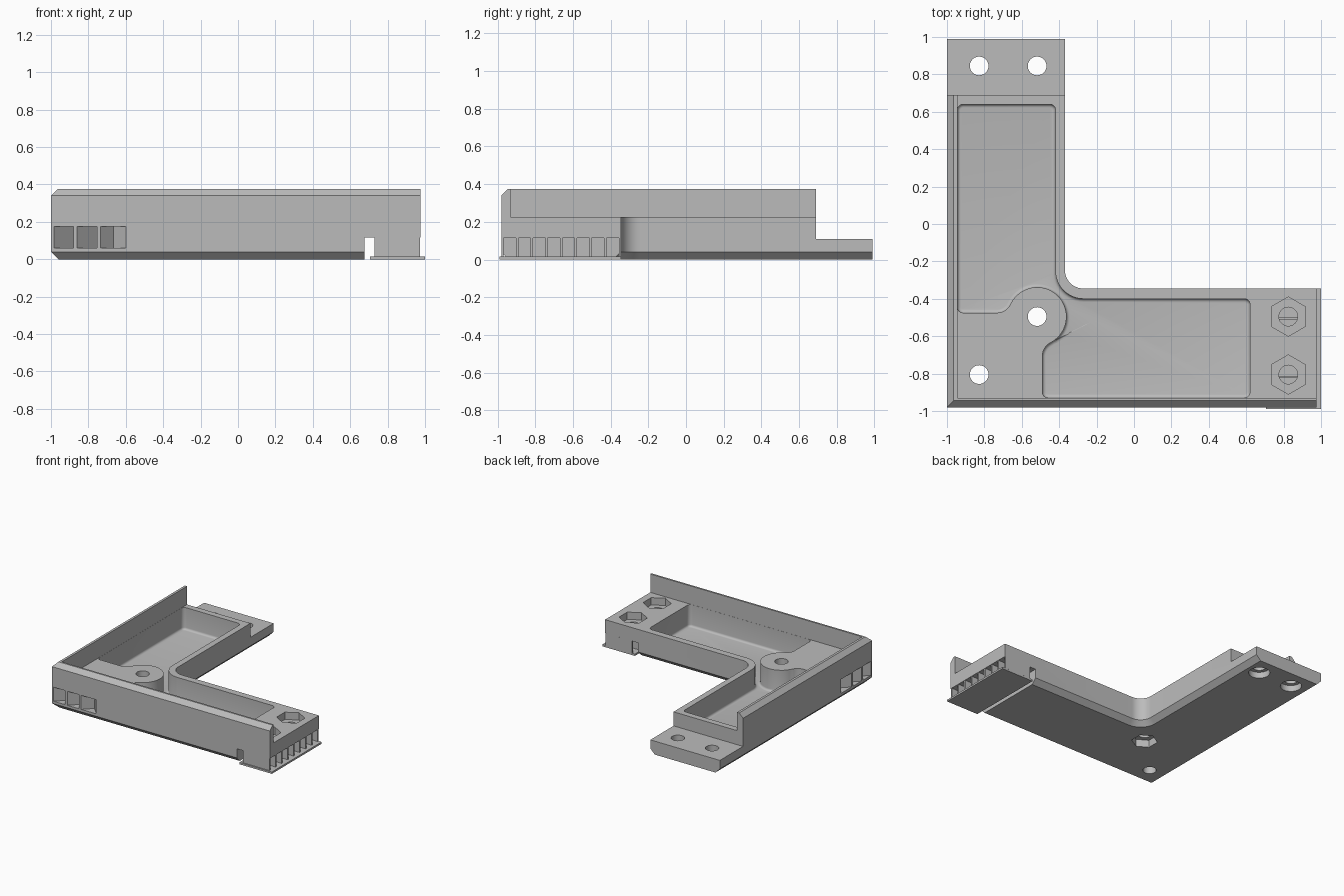
import bpy, bmesh, math
from math import cos, sin, radians

if "Cube" in bpy.data.objects:
    bpy.data.objects.remove(bpy.data.objects["Cube"])

grey = bpy.data.materials.new("plain_grey")
grey.use_nodes = True
grey.diffuse_color = (0.5, 0.5, 0.5, 1)
grey.node_tree.nodes["Principled BSDF"].inputs["Base Color"].default_value = (0.5, 0.5, 0.5, 1)


def arc(cx, cy, r, a0, a1, n=6):
    return [(cx + r * cos(radians(a0 + (a1 - a0) * i / n)),
             cy + r * sin(radians(a0 + (a1 - a0) * i / n))) for i in range(n + 1)]


def add_object(name, bm):
    bmesh.ops.recalc_face_normals(bm, faces=bm.faces)
    mesh = bpy.data.meshes.new(name)
    bm.to_mesh(mesh)
    bm.free()
    mesh.materials.append(grey)
    obj = bpy.data.objects.new(name, mesh)
    bpy.context.collection.objects.link(obj)
    return obj


def prism_mesh(points, z0, z1):
    bm = bmesh.new()
    base = bm.faces.new([bm.verts.new((x, y, z0)) for x, y in points])
    top = bmesh.ops.extrude_face_region(bm, geom=[base], use_keep_orig=True)
    for v in top["geom"]:
        if isinstance(v, bmesh.types.BMVert):
            v.co.z = z1
    bmesh.ops.recalc_face_normals(bm, faces=bm.faces)
    return bm


def prism(name, points, z0, z1):
    return add_object(name, prism_mesh(points, z0, z1))


def box(name, x0, x1, y0, y1, z0, z1):
    return prism(name, [(x0, y0), (x1, y0), (x1, y1), (x0, y1)], z0, z1)


def cut(target, cutter):
    cutter.hide_render = True
    mod = target.modifiers.new("cut", "BOOLEAN")
    mod.operation = "DIFFERENCE"
    mod.solver = "EXACT"
    mod.object = cutter
    bpy.context.view_layer.objects.active = target
    bpy.ops.object.modifier_apply(modifier=mod.name)
    bpy.data.objects.remove(cutter)


def bore(x, y, r, z0, z1, sides=32):
    step = 360 / sides
    pts = arc(x, y, r, 90, 450 - step, sides - 1)
    cut(bracket, prism("bore", pts, z0, z1))


# L-shaped body with chamfered lower edges and chamfered outer top edges
END_X, END_Y, LEFT, FRONT = 0.975, 0.99, -1.0, -0.98
outline = [(LEFT, FRONT), (END_X, FRONT), (END_X, -0.345)]
outline += arc(-0.27, -0.245, 0.1, 270, 180, 12)
outline += [(-0.37, END_Y), (LEFT, END_Y)]
bm = prism_mesh(outline, 0, 0.375)


def along(edge, axis, value):
    return all(abs(v.co[axis] - value) < 1e-4 for v in edge.verts)


low = [e for e in bm.edges if along(e, 2, 0) and not along(e, 0, END_X) and not along(e, 1, END_Y)]
bmesh.ops.bevel(bm, geom=low, offset=0.04, segments=1, affect="EDGES")
high = [e for e in bm.edges if along(e, 2, 0.375) and (along(e, 0, LEFT) or along(e, 1, FRONT))]
bmesh.ops.bevel(bm, geom=high, offset=0.035, segments=1, affect="EDGES")
bracket = add_object("corner_bracket", bm)

# Open space inside the two tall walls, lowered tab, undercut of the end block
cut(bracket, box("wall_space", -0.945, 1.2, -0.93, 1.2, 0.225, 0.6))
cut(bracket, box("tab_space", -1.2, 0, 0.69, 1.2, 0.11, 0.6))
cut(bracket, box("undercut", 0.675, 1.2, -1.2, 0, -0.1, 0.115))

# Pocket running round the boss, with a rounded floor edge
pocket = arc(-0.914, -0.445, 0.03, 180, 270)
pocket += arc(-0.733, -0.395, 0.08, 270, 335)
pocket += arc(-0.518, -0.495, 0.157, 155, -63, 28)
pocket += arc(-0.41, -0.706, 0.08, 117, 180)
pocket += arc(-0.46, -0.899, 0.03, 180, 270)
pocket += arc(0.59, -0.899, 0.03, 270, 360)
pocket += arc(0.59, -0.43, 0.03, 0, 90)
pocket += arc(-0.27, -0.25, 0.15, 270, 180, 12)
pocket += arc(-0.45, 0.61, 0.03, 0, 90)
pocket += arc(-0.914, 0.61, 0.03, 90, 180)
bm = prism_mesh(pocket, 0.045, 0.5)
floor = [e for e in bm.edges if along(e, 2, 0.045)]
bmesh.ops.bevel(bm, geom=floor, offset=0.018, segments=4, profile=0.5, affect="EDGES")
cut(bracket, add_object("pocket", bm))

# Corner windows: slots between diagonal ribs, mirrored across the corner
for u0, u1 in ((-0.005, 0.1), (0.12, 0.225), (0.245, 0.38)):
    for a, b in ((u0, u1), (-0.04 - u1, -0.04 - u0)):
        quad = [((u + v) / 2, (v - u) / 2)
                for u, v in ((a, -2.4), (b, -2.4), (b, -1.575), (a, -1.575))]
        cut(bracket, prism("window", quad, 0.06, 0.175))

# Bolt holes with counterbores and nut recesses
for x, y in ((-0.518, -0.495), (-0.828, -0.805)):
    bore(x, y, 0.05, -0.1, 0.5)
bore(-0.518, -0.495, 0.098, -0.1, 0.06, 6)
for x in (-0.828, -0.518):
    bore(x, 0.845, 0.05, -0.1, 0.5)
    bore(x, 0.845, 0.08, -0.1, 0.05)
for y in (-0.495, -0.805):
    bore(0.825, y, 0.05, 0.05, 0.5)
    bore(0.825, y, 0.105, 0.165, 0.5, 6)

# Thin foot plate and ribs under the end block
box("foot_plate", 0.705, 1.0, -0.99, -0.345, 0, 0.015)
for i in range(9):
    y = -0.98 + i * 0.0779
    box("support_rib", 0.73, 0.972, y, y + 0.012, 0.015, 0.115)

bpy.ops.object.select_all(action="DESELECT")
bracket.select_set(True)
bpy.context.view_layer.objects.active = bracket
bpy.ops.object.shade_smooth_by_angle(angle=radians(30))
